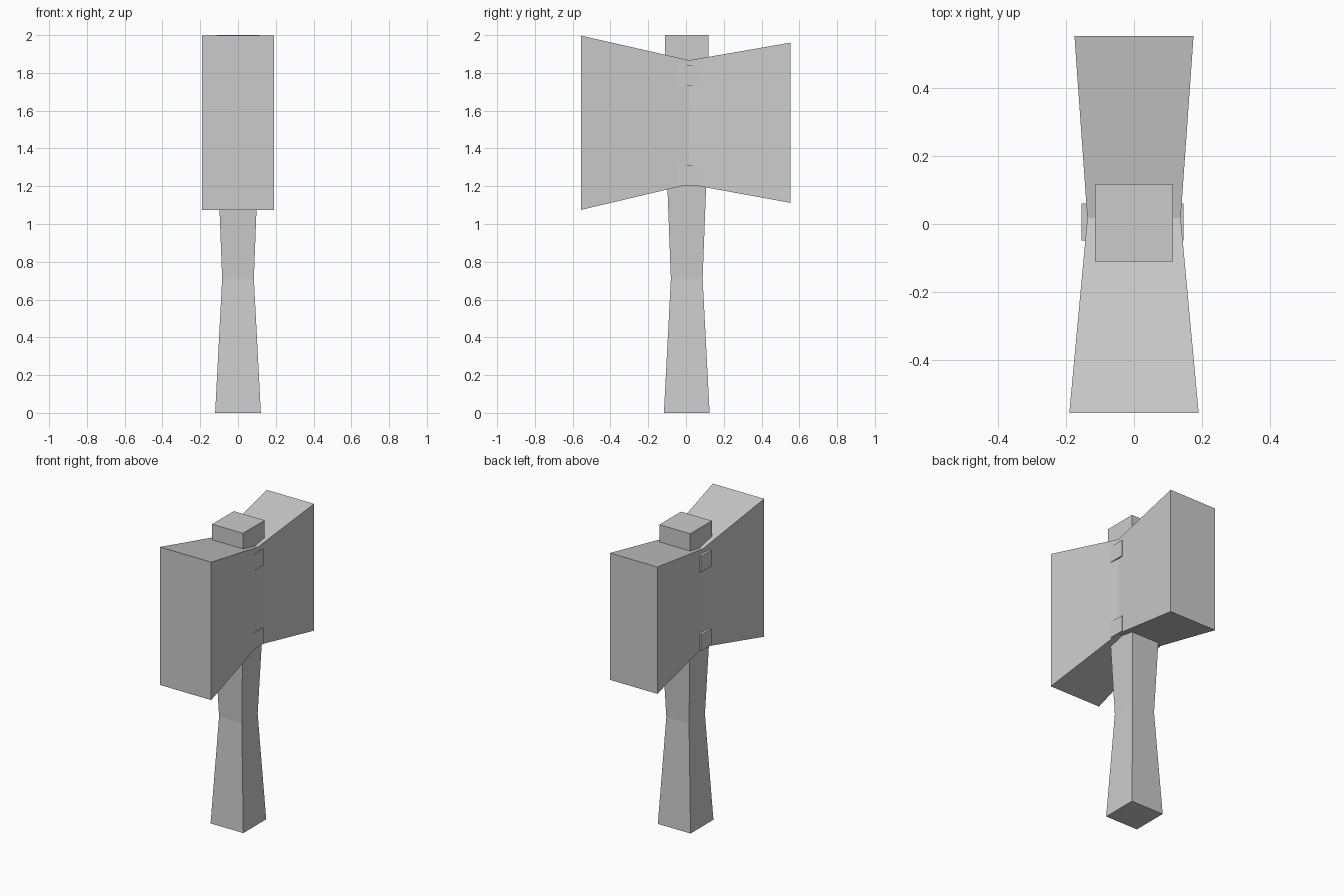
import bpy, bmesh

if "Cube" in bpy.data.objects:
    bpy.data.objects.remove(bpy.data.objects["Cube"])


def loft(name, rings):
    """Skin a stack of four-cornered rings and cap both ends."""
    bm = bmesh.new()
    loops = [[bm.verts.new(p) for p in ring] for ring in rings]
    for a, b in zip(loops, loops[1:]):
        for i in range(4):
            j = (i + 1) % 4
            bm.faces.new((a[i], a[j], b[j], b[i]))
    bm.faces.new(loops[0])
    bm.faces.new(loops[-1])
    bmesh.ops.recalc_face_normals(bm, faces=bm.faces)
    mesh = bpy.data.meshes.new(name)
    bm.to_mesh(mesh)
    bm.free()
    obj = bpy.data.objects.new(name, mesh)
    bpy.context.collection.objects.link(obj)
    return obj


def level_ring(z, x0, x1, y0, y1):
    return [(x0, y0, z), (x1, y0, z), (x1, y1, z), (x0, y1, z)]


def upright_ring(y, half, z0, z1):
    return [(-half, y, z0), (half, y, z0), (half, y, z1), (-half, y, z1)]


# Handle: square shaft, waisted in the grip, straight through the head
handle_sections = [(0, 0.121), (0.71, 0.084), (1.5, 0.114), (2.0, 0.114)]
loft("handle", [level_ring(z, -h, h, 0.004 - h, 0.004 + h)
                for z, h in handle_sections])

# Double-ended head, pinched in the middle
loft("hammer_head", [upright_ring(-0.555, 0.19, 1.075, 1.997),
                     upright_ring(0.017, 0.137, 1.21, 1.867),
                     upright_ring(0.553, 0.175, 1.112, 1.96)])

# Square studs on both sides of the head
for level, z in (("lower", 1.205), ("upper", 1.73)):
    for side, x0, x1 in (("left", -0.154, -0.12), ("right", 0.12, 0.146)):
        loft(f"{level}_{side}_stud",
             [level_ring(h, x0, x1, -0.048, 0.06) for h in (z, z + 0.108)])
